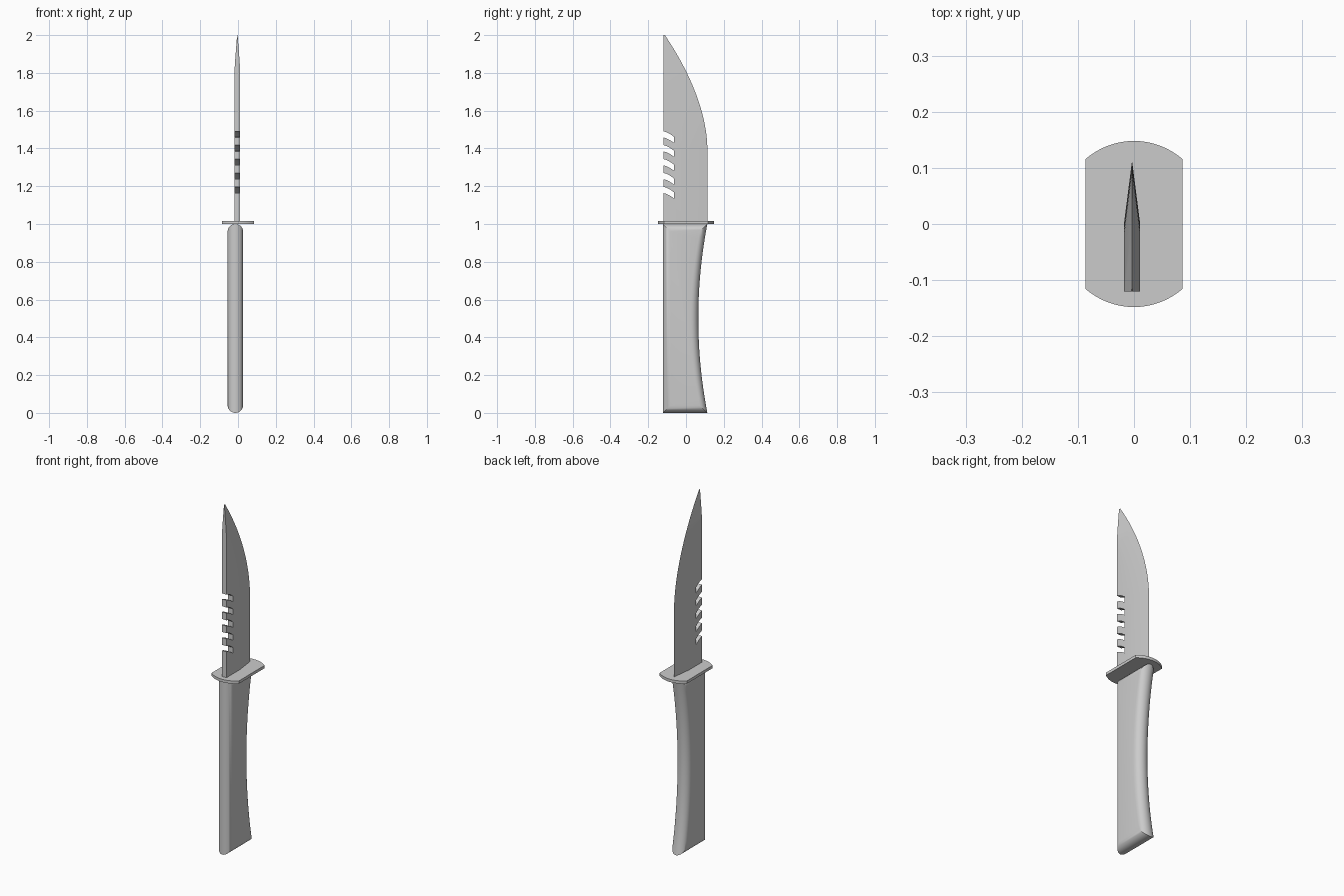
import bpy, bmesh
from math import sin, cos, pi, radians, asin

if "Cube" in bpy.data.objects:
    bpy.data.objects.remove(bpy.data.objects["Cube"])

grey = bpy.data.materials.new("plain_grey")
grey.use_nodes = True
grey.diffuse_color = (0.6, 0.6, 0.6, 1)
grey.node_tree.nodes["Principled BSDF"].inputs["Base Color"].default_value = (0.6, 0.6, 0.6, 1)


def loft(name, rings):
    """Skin a stack of equal closed rings and cap both ends."""
    bm = bmesh.new()
    rows = [[bm.verts.new(p) for p in ring] for ring in rings]
    for a, b in zip(rows, rows[1:]):
        for i in range(len(a)):
            j = (i + 1) % len(a)
            bm.faces.new((a[i], a[j], b[j], b[i]))
    bm.faces.new(rows[0][::-1])
    bm.faces.new(rows[-1])
    bmesh.ops.remove_doubles(bm, verts=bm.verts, dist=1e-5)
    bmesh.ops.recalc_face_normals(bm, faces=bm.faces)
    mesh = bpy.data.meshes.new(name)
    bm.to_mesh(mesh)
    bm.free()
    mesh.materials.append(grey)
    obj = bpy.data.objects.new(name, mesh)
    bpy.context.collection.objects.link(obj)
    return obj


def select_only(obj):
    bpy.ops.object.select_all(action='DESELECT')
    obj.select_set(True)
    bpy.context.view_layer.objects.active = obj


# Handle: hollowed back profile with fully rounded sides
def handle_ring(angle, half=0.041, mid=-0.014, steps=24):
    x = mid + half * sin(angle)
    d = 0.04 * (1 - cos(angle))
    ring = [(x, -0.123 + d, 1 - d), (x, -0.123 + d, d)]
    for i in range(steps + 1):
        t = i / steps
        back = 0.065 + 0.048 * (2 * t - 1) ** 2
        ring.append((x, back - d, d + t * (1 - 2 * d)))
    return ring


handle = loft("handle", [handle_ring(pi * (i / 14 - 0.5)) for i in range(15)])

# Guard: thin plate with arched front and back
radius = 0.1316
span = asin(0.086 / radius)
arch = [(radius * sin(a), 0.148 - radius + radius * cos(a))
        for a in (span * (i / 8 - 1) for i in range(17))]
outline = arch + [(-x, -y) for x, y in arch]
guard = loft("guard", [[(x, y, z) for x, y in outline] for z in (1.0, 1.016)])

# Blade: straight spine, curved edge, long bevel ground toward the edge
SPINE, GRIND, HALF, MID = -0.12, 0.113, 0.0145, -0.0035


def blade_ring(z):
    t = max(0, (z - 1.4) / 0.6)
    edge = 0.113 - 0.225 * t ** 1.8
    ridge = max(SPINE, edge - GRIND)
    w = HALF * min(1, (edge - SPINE) / GRIND)
    return [(MID - w, SPINE, z), (MID + w, SPINE, z), (MID + w, ridge, z),
            (MID, edge, z), (MID - w, ridge, z)]


heights = [1.01] + [1.4 + 0.6 * i / 24 for i in range(25)]
blade = loft("blade", [blade_ring(z) for z in heights])

# Five drooping notches cut into the spine
notch = [(-0.15, 0.018), (-0.12, 0.017), (-0.105, 0.013), (-0.085, 0.003), (-0.063, -0.013),
         (-0.063, -0.045), (-0.085, -0.03), (-0.105, -0.02), (-0.12, -0.016), (-0.15, -0.015)]
for i in range(5):
    level = 1.18 + 0.0735 * i
    cutter = loft("notch_cutter", [[(x, y, level + z) for y, z in notch] for x in (-0.05, 0.05)])
    cutter.hide_render = True
    cut = blade.modifiers.new("notch", 'BOOLEAN')
    cut.operation = 'DIFFERENCE'
    cut.solver = 'EXACT'
    cut.object = cutter
    select_only(blade)
    bpy.ops.object.modifier_apply(modifier=cut.name)
    bpy.data.objects.remove(cutter)

for part in (handle, guard, blade):
    select_only(part)
    bpy.ops.object.shade_smooth_by_angle(angle=radians(30))
